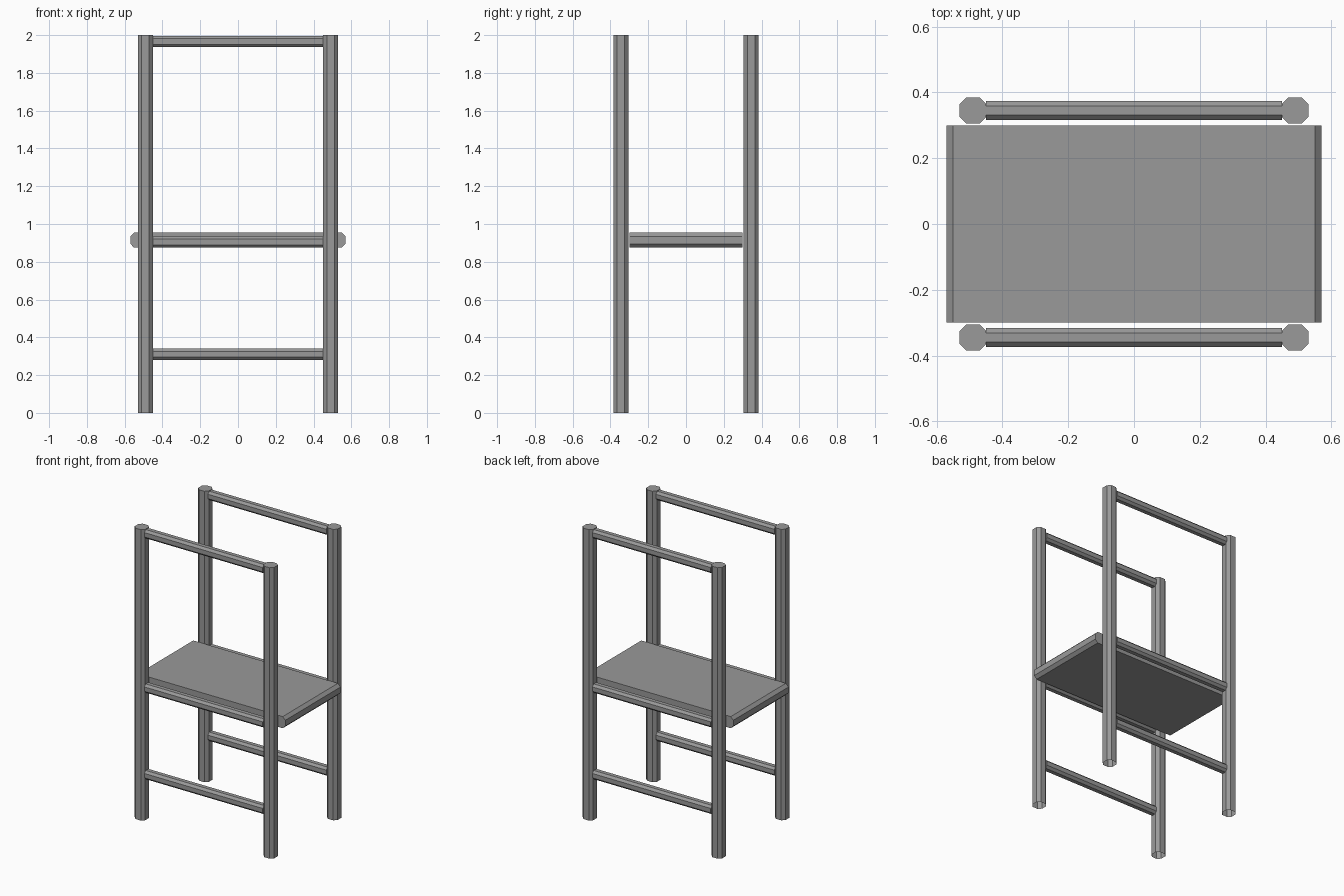
import bpy
import bmesh
from mathutils import Matrix, Vector

cube = bpy.data.objects.get("Cube")
if cube:
    bpy.data.objects.remove(cube, do_unlink=True)

GREY = (0.32, 0.32, 0.32, 1.0)
mat = bpy.data.materials.new("plain grey")
mat.use_nodes = True
mat.diffuse_color = GREY
mat.node_tree.nodes["Principled BSDF"].inputs["Base Color"].default_value = GREY


def chamfered_bar(name, size, centre, axis, chamfer, open_start=False):
    """Box whose four edges along one axis are cut off, giving eight sides."""
    bm = bmesh.new()
    bmesh.ops.create_cube(bm, size=1, matrix=Matrix.Diagonal(Vector(size)).to_4x4())
    direction = Vector([float(i == axis) for i in range(3)])
    long_edges = [e for e in bm.edges
                  if abs((e.verts[0].co - e.verts[1].co).normalized().dot(direction)) > 0.9]
    bmesh.ops.bevel(bm, geom=long_edges, offset=chamfer, offset_type='OFFSET',
                    segments=1, affect='EDGES')
    bm.normal_update()
    if open_start:
        ends = [f for f in bm.faces if f.normal.dot(direction) < -0.9]
        bmesh.ops.delete(bm, geom=ends, context='FACES_ONLY')
    mesh = bpy.data.meshes.new(name)
    bm.to_mesh(mesh)
    bm.free()
    mesh.materials.append(mat)
    obj = bpy.data.objects.new(name, mesh)
    obj.location = centre
    bpy.context.collection.objects.link(obj)
    return obj


LEG_X, LEG_Y = 0.49, 0.345

# Each end frame: two tall posts joined by three rails
for side, sy in (("front", -1), ("back", 1)):
    for hand, sx in (("left", 1), ("right", -1)):
        chamfered_bar(f"{side}_{hand}_post", (0.08, 0.08, 2.0),
                      (sx * LEG_X, sy * LEG_Y, 1.0), 2, 0.02, open_start=True)
    for level, z in (("lower", 0.31), ("middle", 0.905), ("top", 1.966)):
        chamfered_bar(f"{side}_{level}_rail", (0.9, 0.058, 0.06),
                      (0, sy * LEG_Y, z), 0, 0.015)

# Seat board with chamfered side edges
chamfered_bar("seat", (1.14, 0.6, 0.08), (0, 0, 0.915), 1, 0.02)
